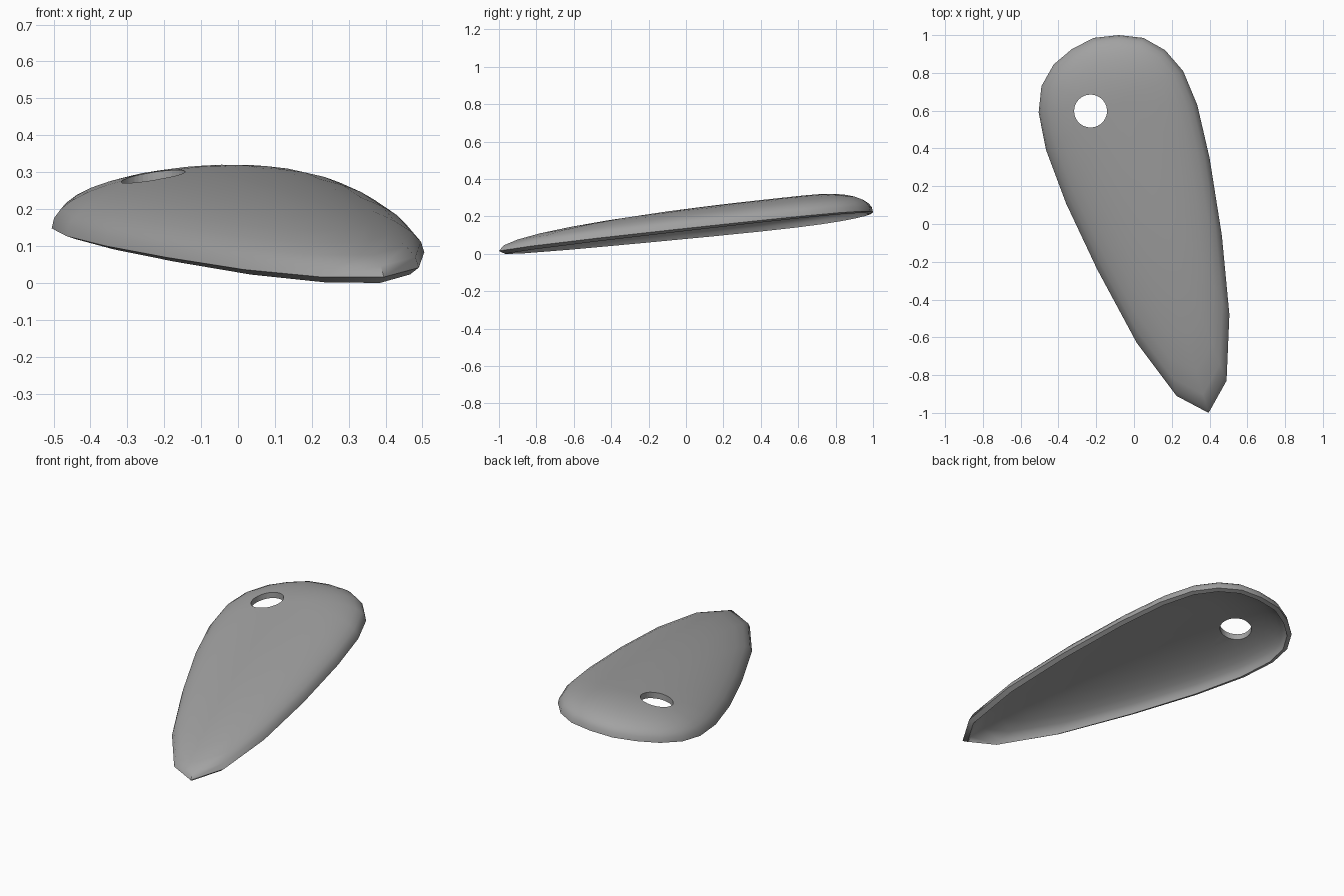
import bpy, bmesh, math
from mathutils import Vector

if "Cube" in bpy.data.objects:
    bpy.data.objects.remove(bpy.data.objects["Cube"])

# Teardrop outline seen from above, clockwise from the wide end
OUTLINE = [Vector(p) for p in [
    (-.08, 1), (.05, .985), (.165, .92), (.26, .81), (.335, .63),
    (.40, .35), (.465, -.06), (.505, -.48), (.49, -.83), (.395, -1),
    (.225, -.91), (.015, -.63), (-.195, -.24), (-.36, .11), (-.465, .39),
    (-.505, .59), (-.49, .73), (-.425, .845), (-.33, .925), (-.215, .985)]]
CENTRE = Vector((-.095, .63))
N = len(OUTLINE)
STEPS = 9


def tilt(p):
    """Height of the tilted plane that the rim lies in."""
    return .111 + .06 * p.x + .117 * p.y


def inset(points, d):
    """Move a clockwise outline inward by d."""
    result = []
    for i, p in enumerate(points):
        a = (p - points[i - 1]).normalized()
        b = (points[(i + 1) % N] - p).normalized()
        na, nb = Vector((a.y, -a.x)), Vector((b.y, -b.x))
        m = (na + nb).normalized()
        result.append(p + m * d / max(m.dot(na), .7))
    return result


def dome(bm, outline, height, drop):
    """Domed skin over an outline; returns its rim vertices."""
    def base(p):
        return tilt(p) - drop * (.65 - .35 * p.y)

    apex = bm.verts.new((*CENTRE, base(CENTRE) + height))
    previous = None
    for k in range(1, STEPS + 1):
        r = math.sin(math.pi / 2 * k / STEPS)
        h = 0 if k == STEPS else height * (1 - r ** 2.2) ** (1 / 2.15)
        ring = []
        for p in outline:
            q = CENTRE.lerp(p, r)
            ring.append(bm.verts.new((q.x, q.y, base(q) + h)))
        for i in range(N):
            j = (i + 1) % N
            if previous:
                bm.faces.new((previous[i], previous[j], ring[j], ring[i]))
            else:
                bm.faces.new((apex, ring[j], ring[i]))
        previous = ring
    return previous


# Shell: outer and inner domes joined by a narrow rim
bm = bmesh.new()
outer = dome(bm, OUTLINE, .132, 0)
inner = dome(bm, inset(OUTLINE, .024), .106, .019)
for i in range(N):
    j = (i + 1) % N
    rim = bm.faces.new((outer[i], outer[j], inner[j], inner[i]))
    for e in rim.edges:
        if (e.verts[0] in outer) == (e.verts[1] in outer):
            e.smooth = False
bmesh.ops.recalc_face_normals(bm, faces=bm.faces[:])
mesh = bpy.data.meshes.new("teardrop_shell")
bm.to_mesh(mesh)
bm.free()
shell = bpy.data.objects.new("teardrop_shell", mesh)
bpy.context.collection.objects.link(shell)

# Dark grey finish
dark = bpy.data.materials.new("dark_grey")
dark.diffuse_color = (.36, .36, .36, 1)
dark.use_nodes = True
dark.node_tree.nodes["Principled BSDF"].inputs["Base Color"].default_value = dark.diffuse_color
mesh.materials.append(dark)

# Round hole near the wide end
bpy.ops.mesh.primitive_cylinder_add(vertices=40, radius=.087, depth=1,
                                    location=(-.23, .598, .25))
cutter = bpy.context.object
cutter.name = "hole_cutter"
cutter.hide_render = True
cutter.data.materials.append(dark)
cut = shell.modifiers.new("hole", 'BOOLEAN')
cut.operation = 'DIFFERENCE'
cut.solver = 'EXACT'
cut.object = cutter
bpy.ops.object.select_all(action='DESELECT')
shell.select_set(True)
bpy.context.view_layer.objects.active = shell
bpy.ops.object.modifier_apply(modifier=cut.name)
bpy.data.objects.remove(cutter)

# Stand on the floor and shade
low = min(v.co.z for v in shell.data.vertices)
for v in shell.data.vertices:
    v.co.z -= low
bpy.ops.object.shade_smooth_by_angle(angle=math.radians(62))
